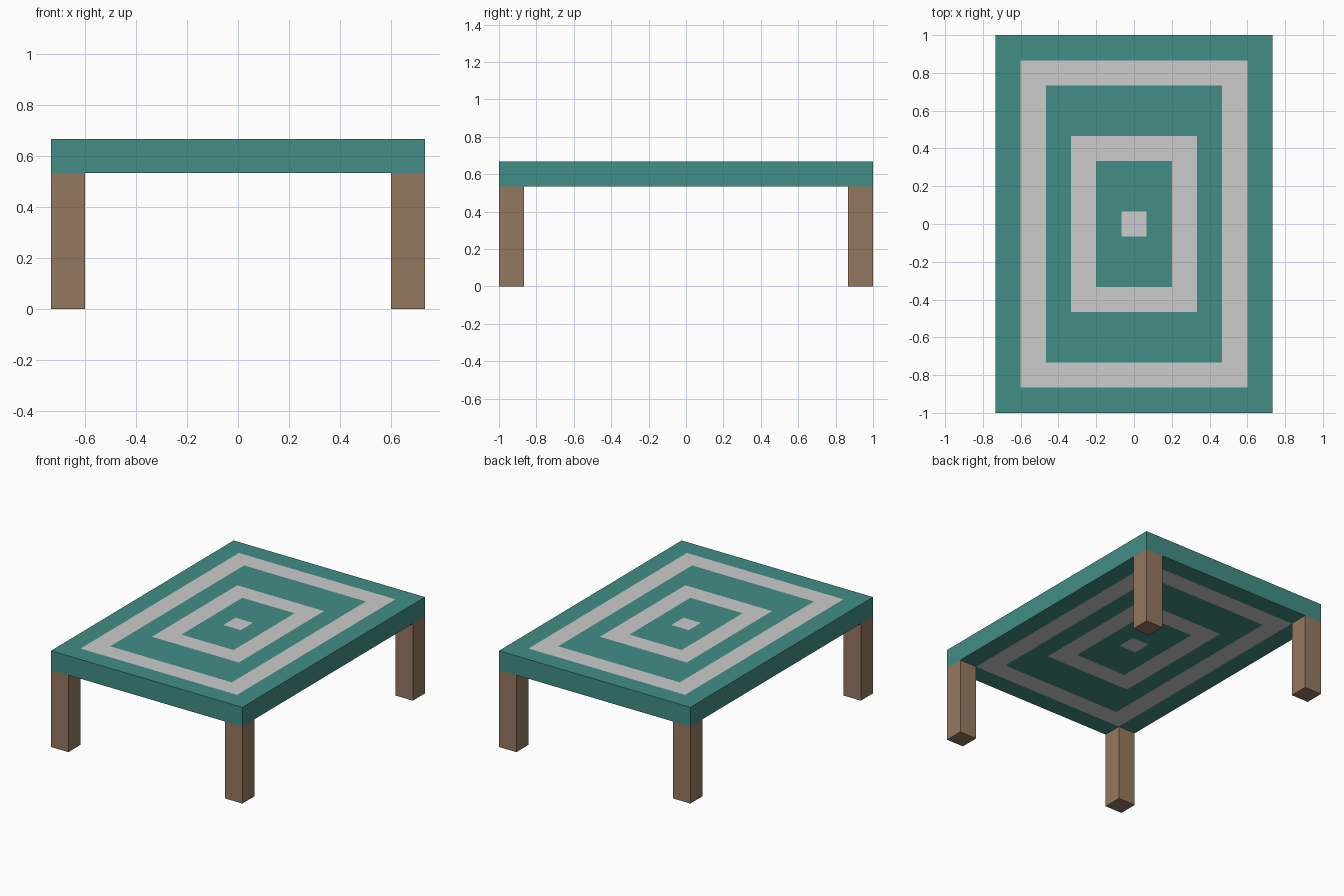
import bpy, bmesh
from mathutils import Vector, Matrix

if "Cube" in bpy.data.objects:
    bpy.data.objects.remove(bpy.data.objects["Cube"])

U = 1 / 15  # half a block

def material(name, rgb):
    m = bpy.data.materials.new(name)
    m.diffuse_color = (*rgb, 1)
    m.use_nodes = True
    m.node_tree.nodes["Principled BSDF"].inputs["Base Color"].default_value = m.diffuse_color
    return m

teal = material("teal", (0.0545, 0.270, 0.238))
grey = material("light_grey", (0.604, 0.604, 0.604))
wood = material("brown_wood", (0.301, 0.188, 0.114))

def box(name, lo, hi, mats, edit=None):
    lo, hi = Vector(lo), Vector(hi)
    bm = bmesh.new()
    bmesh.ops.create_cube(bm, size=1, matrix=Matrix.Translation((lo + hi) / 2)
                          @ Matrix.Diagonal((*(hi - lo), 1)))
    if edit:
        edit(bm)
    mesh = bpy.data.meshes.new(name)
    bm.to_mesh(mesh)
    bm.free()
    for m in mats:
        mesh.materials.append(m)
    ob = bpy.data.objects.new(name, mesh)
    bpy.context.collection.objects.link(ob)
    return ob

# Nested rectangles (half width, half length), alternating grey and teal
RINGS = [(9, 13), (7, 11), (5, 7), (3, 5), (1, 1)]

def paint_rings(bm):
    for ring in RINGS:
        for axis, half in enumerate(ring):
            for s in (-1, 1):
                normal = Vector((0, 0, 0))
                normal[axis] = 1
                bmesh.ops.bisect_plane(bm, geom=bm.verts[:] + bm.edges[:] + bm.faces[:],
                                       plane_co=normal * s * half * U, plane_no=normal)
    for f in bm.faces:
        c = f.calc_center_median()
        depth = sum(abs(c.x) < w * U and abs(c.y) < l * U for w, l in RINGS)
        f.material_index = depth % 2

# Table top with the ring pattern on both faces
box("table_top", (-11 * U, -15 * U, 8 * U), (11 * U, 15 * U, 10 * U), [teal, grey], paint_rings)

# Four corner legs
for sx, side in ((-1, "left"), (1, "right")):
    for sy, end in ((-1, "front"), (1, "back")):
        cx, cy = sx * 10 * U, sy * 14 * U
        box(f"{end}_{side}_leg", (cx - U, cy - U, 0), (cx + U, cy + U, 8 * U), [wood])
